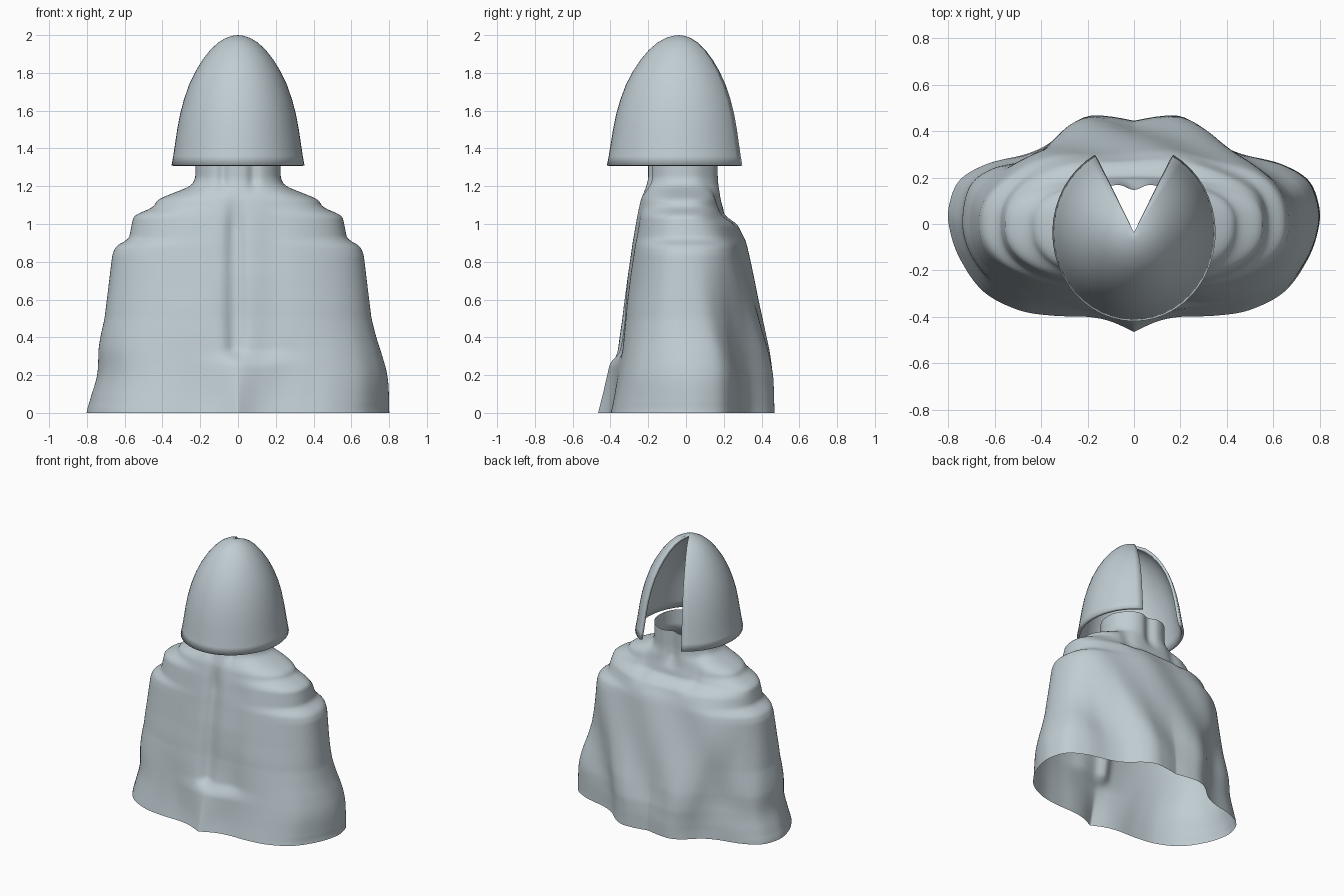
import bpy, bmesh, math

if "Cube" in bpy.data.objects:
    bpy.data.objects.remove(bpy.data.objects["Cube"])

grey = bpy.data.materials.new("pale_blue_grey")
grey.diffuse_color = (0.53, 0.61, 0.65, 1)
grey.use_nodes = True
grey.node_tree.nodes["Principled BSDF"].inputs["Base Color"].default_value = grey.diffuse_color


def lerp_table(table, v):
    """Linear lookup: rows are (key, values...)."""
    for a, b in zip(table, table[1:]):
        if v <= b[0]:
            f = max(0, (v - a[0]) / (b[0] - a[0]))
            return [p + (q - p) * f for p, q in zip(a[1:], b[1:])]
    return list(table[-1][1:])


def smooth(a, b, v):
    t = min(1, max(0, (v - a) / (b - a)))
    return t * t * (3 - 2 * t)


def bump(v, centre, width):
    return math.exp(-((v - centre) / width) ** 2)


def spline(points, s):
    """Catmull-Rom through evenly spaced points, s from 0 to 1."""
    n = len(points) - 1
    i = min(int(s * n), n - 1)
    f = s * n - i
    p0, p1, p2, p3 = (points[min(max(k, 0), n)] for k in range(i - 1, i + 3))
    return [b + 0.5 * f * (c - a + f * (2 * a - 5 * b + 4 * c - d + f * (3 * (b - c) + d - a)))
            for a, b, c, d in zip(p0, p1, p2, p3)]


def loft(name, rings, closed):
    """Skin a stack of rings with quads."""
    bm = bmesh.new()
    rows = [[bm.verts.new(p) for p in r] for r in rings]
    n = len(rows[0])
    for lo, hi in zip(rows, rows[1:]):
        for i in range(n if closed else n - 1):
            j = (i + 1) % n
            bm.faces.new((lo[i], lo[j], hi[j], hi[i]))
    bmesh.ops.remove_doubles(bm, verts=bm.verts, dist=1e-5)
    mesh = bpy.data.meshes.new(name)
    bm.to_mesh(mesh)
    bm.free()
    mesh.materials.append(grey)
    ob = bpy.data.objects.new(name, mesh)
    bpy.context.collection.objects.link(ob)
    bpy.ops.object.select_all(action='DESELECT')
    ob.select_set(True)
    bpy.context.view_layer.objects.active = ob
    bpy.ops.object.shade_smooth_by_angle(angle=math.radians(50))
    return ob


# Cloak: height, half width, front depth, back depth
PROFILE = [
    (0.00, 0.80, 0.465, 0.465), (0.10, 0.785, 0.44, 0.463),
    (0.20, 0.767, 0.417, 0.457), (0.33, 0.747, 0.387, 0.435),
    (0.50, 0.707, 0.348, 0.40), (0.66, 0.687, 0.32, 0.365),
    (0.84, 0.665, 0.293, 0.325), (0.885, 0.645, 0.287, 0.315),
    (0.92, 0.578, 0.282, 0.305), (1.00, 0.562, 0.268, 0.27),
    (1.045, 0.552, 0.26, 0.205), (1.09, 0.445, 0.25, 0.195),
    (1.13, 0.428, 0.24, 0.185), (1.20, 0.25, 0.21, 0.178),
    (1.24, 0.226, 0.20, 0.175), (1.36, 0.225, 0.20, 0.175)]

# Half outline of the hem, from front centre round to back centre
HEM = [(0, -.465), (.1, -.42), (.2, -.40), (.35, -.395), (.5, -.37), (.65, -.29),
       (.75, -.15), (.795, -.02), (.797, .08), (.75, .19), (.63, .26), (.47, .3),
       (.37, .345), (.27, .43), (.19, .466), (.1, .463), (0, .445)]


def cloak_profile(z):
    """Profile averaged over a short span, softening its corners."""
    rows = [lerp_table(PROFILE, max(0, z + d)) for d in (-0.012, 0, 0.012)]
    return [sum(c) / 3 for c in zip(*rows)]


def cloak_point(s, side, z, profile):
    width, front, back = profile
    # blend the wavy hem outline into a rounded body section
    hx, hy = spline(HEM, s)
    hx, hy = hx / 0.80, hy / 0.465
    t = math.pi * s
    e = 2 / 2.4
    bx = abs(math.sin(t)) ** e
    by = -math.copysign(abs(math.cos(t)) ** e, math.cos(t))
    k = smooth(-0.2, 0.2, by)
    w = 1 - smooth(0.0, 0.6 + 0.35 * k, z)
    x = side * width * (hx * w + bx * (1 - w))
    y = hy * w + by * (1 - w)
    y *= back if y > 0 else front
    # the right side of the skirt hangs slightly fuller
    x += 0.022 * bump(z, 0.2, 0.13) * smooth(0.0, 0.06, z) * smooth(0.2, 0.7, abs(x))
    body = smooth(0.05, 0.35, z) * (1 - smooth(0.9, 1.1, z))
    if y > 0:
        # diagonal drapery folds and the crease down the back of the neck
        y += 0.010 * body * smooth(0, 0.2, y) * math.sin(13 * x - 7 * z)
        y -= 0.028 * smooth(1.08, 1.2, z) * bump(x, 0, 0.045)
        y -= 0.015 * smooth(0.95, 1.05, z) * bump(abs(x), 0.2, 0.05)
    else:
        # centre slit, flanking soft folds and a short ledge near the hem
        slit = smooth(0.27, 0.35, z) * (1 - smooth(0.95, 1.2, z))
        y += 0.036 * slit * bump(x, -0.015, 0.045)
        y += 0.010 * slit * bump(x, 0.18, 0.08)
        y += 0.03 * smooth(0.24, 0.34, z) * (1 - smooth(0.36, 0.75, z)) * bump(x, 0.08, 0.2)
        y += 0.02 * smooth(1.14, 1.24, z) * bump(abs(x), 0.08, 0.03)
    return (x, y, z)


HALF, ROWS, TOP = 128, 120, 1.36
path = [(i / HALF, 1) for i in range(HALF + 1)]
path += [(i / HALF, -1) for i in range(HALF - 1, 0, -1)]
rings = []
for r in range(ROWS + 1):
    z = TOP * r / ROWS
    profile = lerp_table(PROFILE, 0) if r == 0 else cloak_profile(z)
    rings.append([cloak_point(s, d, z, profile) for s, d in path])
loft("cloak", rings, True)

# Hood: domed shell with a wedge opening at the back
DOME = [(1.31, .352), (1.36, .343), (1.42, .334), (1.50, .322), (1.58, .307),
        (1.66, .286), (1.74, .258), (1.81, .224), (1.87, .187), (1.92, .148),
        (1.96, .106), (1.985, .064), (1.996, .030), (2.0, 0)]
GAP, SEGS = 0.50, 40
angles = [GAP + (2 * math.pi - 2 * GAP) * i / SEGS for i in range(SEGS + 1)]
hood = loft("hood", [[(-r * math.sin(a), 1.085 * r * math.cos(a) - 0.037, z)
                      for a in angles] for z, r in DOME], False)
shell = hood.modifiers.new("thickness", 'SOLIDIFY')
shell.thickness = 0.02
shell.offset = -1
